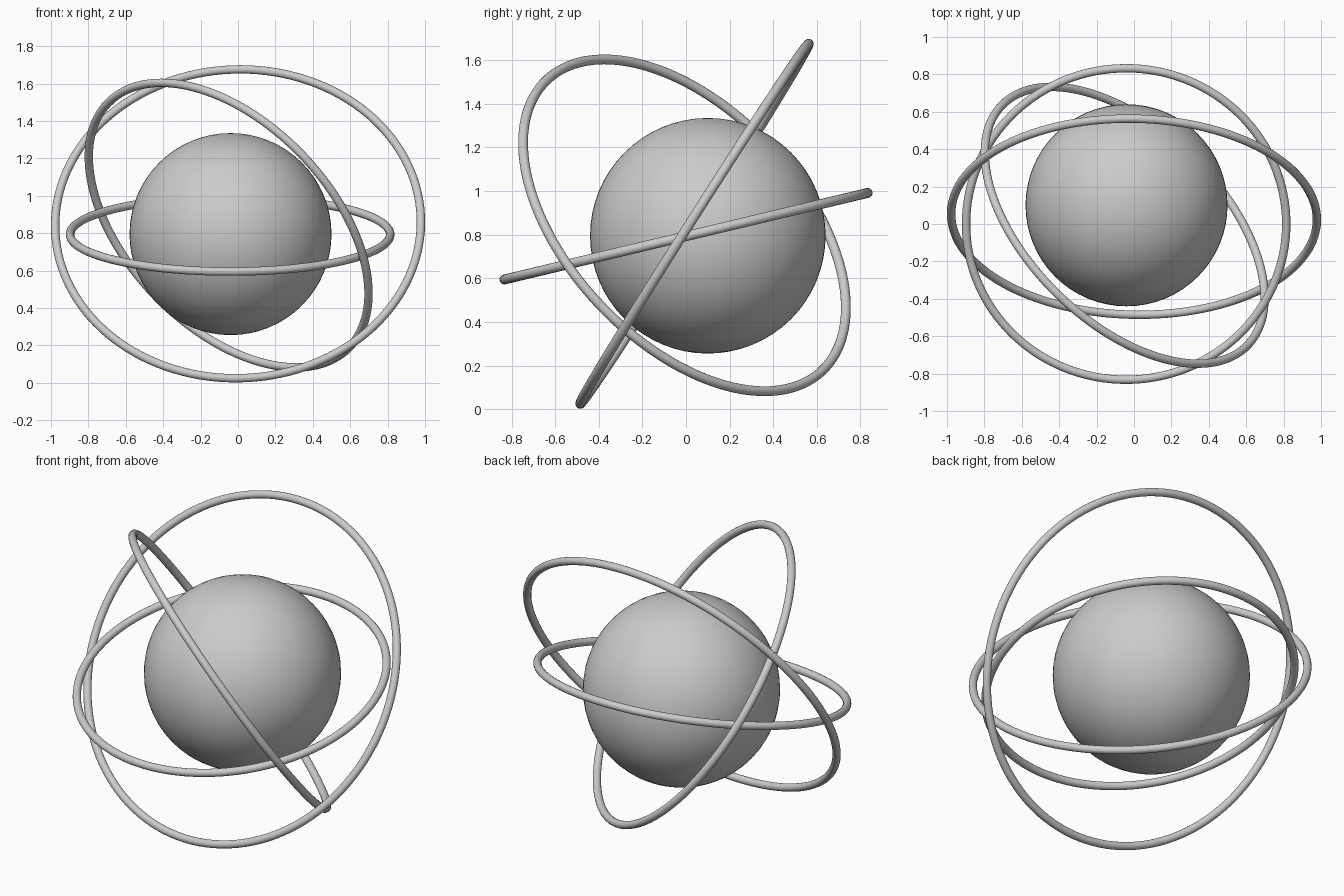
import bpy
from math import radians
from mathutils import Vector, Euler

if "Cube" in bpy.data.objects:
    bpy.data.objects.remove(bpy.data.objects["Cube"])

TUBE = 0.0225


def smooth(obj, name):
    obj.name = name
    bpy.ops.object.shade_smooth_by_angle(angle=radians(40))


def ring(name, center, radius, rotation):
    bpy.ops.mesh.primitive_torus_add(
        major_radius=radius, minor_radius=TUBE, major_segments=128,
        minor_segments=16, location=center, rotation=rotation)
    smooth(bpy.context.object, name)


# central ball
bpy.ops.mesh.primitive_uv_sphere_add(
    segments=64, ring_count=32, radius=0.54, location=(-0.04, 0.10, 0.795))
smooth(bpy.context.object, "core_sphere")

# nearly level ring, raised at the back
ring("level_ring", (-0.042, 0, 0.793), 0.856, Euler((radians(13.4), 0, 0)))

# large steep ring that touches the ground
ring("steep_ring", (0, 0.039, 0.85), 0.978,
     Euler((radians(57.6), 0, radians(-1.3))))

# diagonal ring, its axis leaning equally along x, y and z
axis = Vector((0.58, 0.592, 0.56))
ring("diagonal_ring", (-0.05, -0.007, 0.843), 0.918,
     axis.to_track_quat('Z', 'Y').to_euler())
